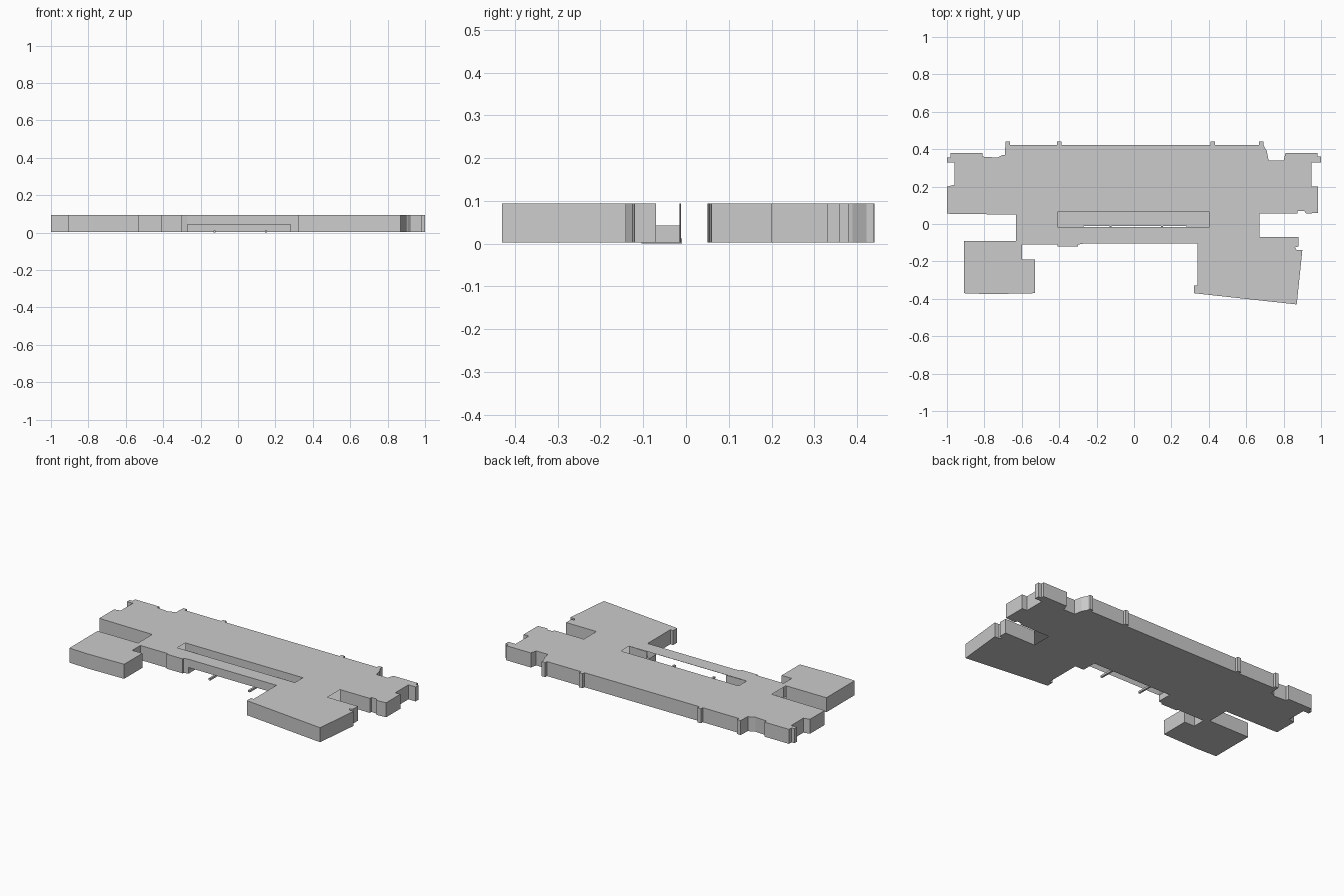
import bpy
import bmesh

if "Cube" in bpy.data.objects:
    bpy.data.objects.remove(bpy.data.objects["Cube"], do_unlink=True)

FLOOR, SOFFIT, ROOF = 0.003, 0.042, 0.094

grey = bpy.data.materials.new("plain grey")
grey.use_nodes = True
colour = (0.6, 0.6, 0.6, 1)
grey.diffuse_color = colour
grey.node_tree.nodes["Principled BSDF"].inputs["Base Color"].default_value = colour


def finish(name, bm):
    mesh = bpy.data.meshes.new(name)
    bm.to_mesh(mesh)
    bm.free()
    mesh.materials.append(grey)
    obj = bpy.data.objects.new(name, mesh)
    bpy.context.collection.objects.link(obj)
    return obj


def sheet(name, loops, z, up):
    """Flat plate bounded by an outer loop and optional hole loops."""
    bm = bmesh.new()
    for loop in loops:
        verts = [bm.verts.new((x, y, z)) for x, y in loop]
        for a, b in zip(verts, verts[1:] + verts[:1]):
            bm.edges.new((a, b))
    bmesh.ops.triangle_fill(bm, edges=bm.edges[:], use_beauty=True)
    bmesh.ops.dissolve_limit(bm, angle_limit=0.01, verts=bm.verts[:], edges=bm.edges[:])
    for face in bm.faces:
        face.normal_update()
        if (face.normal.z > 0) != up:
            face.normal_flip()
    return finish(name, bm)


def walls(name, path, low=FLOOR, high=ROOF):
    """Upright panels along a path; outside is on the left of travel."""
    bm = bmesh.new()
    rows = [[bm.verts.new((x, y, z)) for x, y in path] for z in (low, high)]
    for i in range(len(path) - 1):
        bm.faces.new((rows[0][i + 1], rows[0][i], rows[1][i], rows[1][i + 1]))
    return finish(name, bm)


def pier(x, y, half=0.012, depth=0.018):
    return [(x - half, y), (x - half, y + depth), (x + half, y + depth), (x + half, y)]


# Plan, travelling clockwise from the inner corner of the left-hand wing
west_wing = [(-.63, .05), (-1, .055), (-1, .2), (-.96, .21), (-.96, .33), (-1, .33),
             (-1, .355), (-.98, .355), (-.98, .38), (-.81, .38), (-.81, .36),
             (-.73, .355), (-.7, .37)]
back_edge = [(-.69, .37)] + pier(-.675, .423) [1:]
for px in (-.4, .42, .68):
    back_edge += pier(px, .422)
east_wing = [(.71, .39), (.72, .34), (.8, .34), (.81, .38), (.98, .38), (.98, .36),
             (1, .36), (1, .33), (.95, .33), (.95, .2), (.985, .2), (.985, .06),
             (.92, .055), (.91, .07), (.875, .07), (.875, .055), (.67, .055)]
east_block = [(.67, -.07), (.88, -.07), (.88, -.12), (.86, -.125), (.87, -.14), (.9, -.14),
              (.87, -.43), (.32, -.37), (.32, -.33), (.34, -.33), (.34, -.105), (.28, -.105)]
west_block = [(-.27, -.105), (-.3, -.11), (-.3, -.12), (-.41, -.12), (-.41, -.11),
              (-.6, -.11), (-.6, -.19), (-.53, -.19), (-.53, -.37), (-.77, -.375),
              (-.91, -.37), (-.91, -.09), (-.63, -.09)]
passage = [(.28, -.012), (-.27, -.012)]
court = [(-.41, -.015), (.405, -.015), (.405, .065), (-.41, .065)]

north = west_wing + back_edge + east_wing

# Roof with the long court opening, floor with the passage cut out
sheet("roof", [north + east_block + west_block, court], ROOF, True)
sheet("floor", [north + east_block + passage + west_block], FLOOR, False)

# Outer walls, open at both inner ends
walls("north_walls", north)
walls("east_block_walls", east_block)
walls("west_block_walls", west_block)

# Court walls
walls("court_back_wall", [court[2], court[3]])
walls("court_front_wall_west", [court[0], passage[1]])
walls("court_front_wall_east", [passage[0], court[1]])

# Raised bridge face and the low walls of the passage beneath it
walls("bridge_front", [east_block[-1], (.165, -.105), west_block[0]], SOFFIT, ROOF)
walls("passage_wall_east", [east_block[-1], passage[0]], FLOOR, SOFFIT)
walls("passage_wall_west", [passage[1], west_block[0]], FLOOR, SOFFIT)

# Ground rails running through the passage
for side, x in (("west", -.125), ("east", .15)):
    bm = bmesh.new()
    bmesh.ops.create_cube(bm, size=1)
    bmesh.ops.scale(bm, vec=(.012, .095, .012), verts=bm.verts)
    bmesh.ops.translate(bm, vec=(x, -.057, .006), verts=bm.verts)
    finish(side + "_rail", bm)
